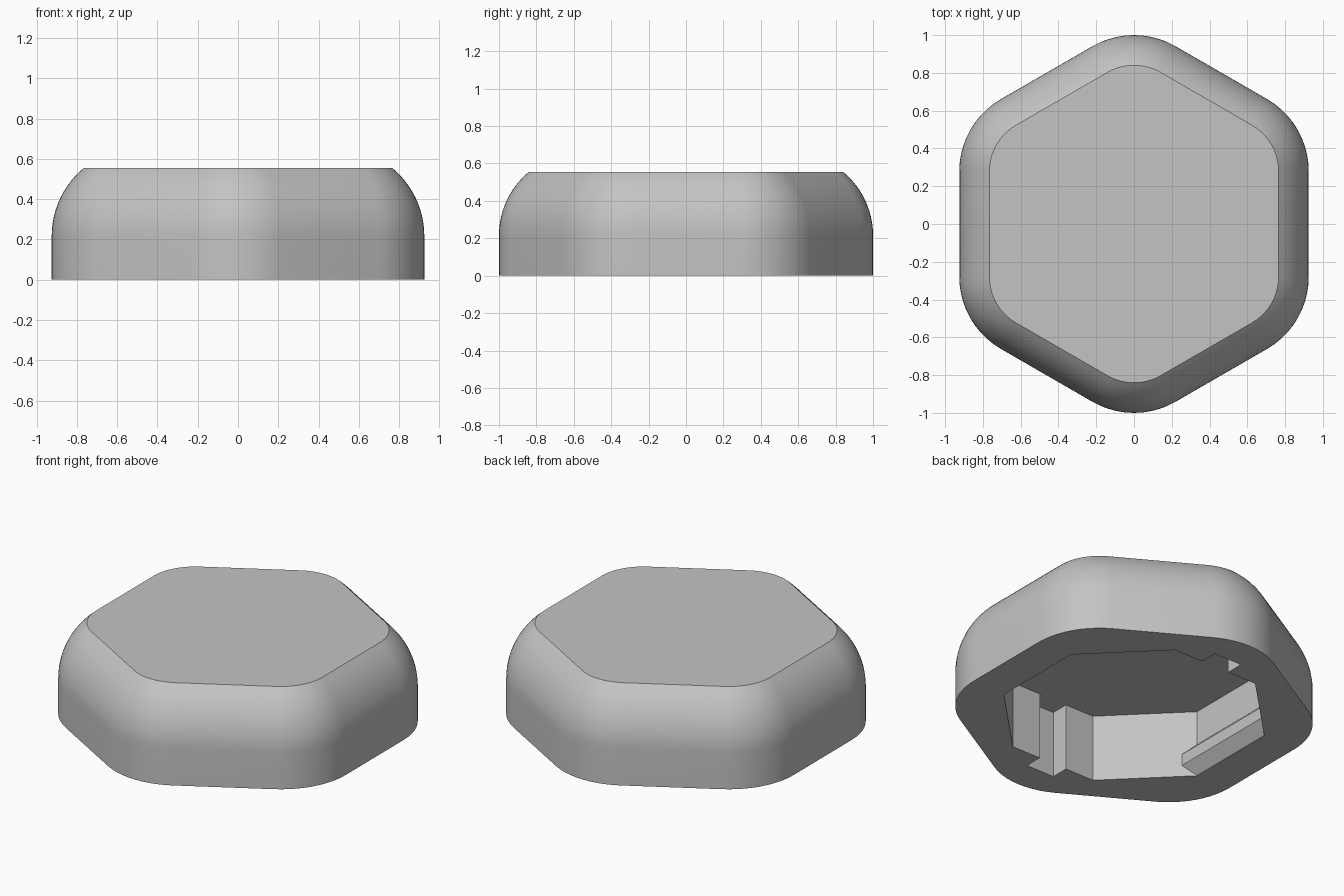
import bpy, bmesh
from math import sin, cos, asin, pi, radians

if "Cube" in bpy.data.objects:
    bpy.data.objects.remove(bpy.data.objects["Cube"], do_unlink=True)

HEIGHT, ROUND, CORE = 0.555, 0.44, 0.56   # cap height, edge radius, core hexagon
APOTHEM, DEPTH = 0.70, 0.41               # octagonal hollow

grey = bpy.data.materials.new("matte_grey")
grey.use_nodes = True
grey.diffuse_color = (0.55, 0.55, 0.55, 1)
grey.node_tree.nodes["Principled BSDF"].inputs["Base Color"].default_value = (0.55, 0.55, 0.55, 1)


def loft(name, rings):
    """Skin a stack of equal point rings and cap both ends."""
    bm = bmesh.new()
    loops = [[bm.verts.new(p) for p in ring] for ring in rings]
    n = len(loops[0])
    for a, b in zip(loops, loops[1:]):
        for i in range(n):
            j = (i + 1) % n
            bm.faces.new((a[i], a[j], b[j], b[i]))
    bm.faces.new(loops[0][::-1])
    bm.faces.new(loops[-1])
    bmesh.ops.recalc_face_normals(bm, faces=bm.faces)
    mesh = bpy.data.meshes.new(name)
    bm.to_mesh(mesh)
    bm.free()
    obj = bpy.data.objects.new(name, mesh)
    bpy.context.collection.objects.link(obj)
    mesh.materials.append(grey)
    return obj


def rounded_hexagon(radius, z, steps=10):
    ring = []
    for corner in range(6):
        mid = radians(30 + 60 * corner)
        for s in range(steps + 1):
            a = mid + radians(60) * (s / steps - 0.5)
            ring.append((CORE * cos(mid) + radius * cos(a),
                         CORE * sin(mid) + radius * sin(a), z))
    return ring


# Cap body: straight skirt, then a rounded shoulder cut off by the flat top
shoulder = 0.216
end = asin((HEIGHT - shoulder) / ROUND)
rings = [rounded_hexagon(ROUND, 0)]
for k in range(13):
    a = end * k / 12
    rings.append(rounded_hexagon(ROUND * cos(a), shoulder + ROUND * sin(a)))
body = loft("cap_body", rings)

# Hollow underside: octagon with a key slot at front and back
R = APOTHEM / cos(pi / 8)
octagon = [(R * cos(pi / 8 + k * pi / 4), R * sin(pi / 8 + k * pi / 4)) for k in range(8)]
slot = [(-0.095, -0.81), (0.095, -0.81), (0.095, 0.81), (-0.095, 0.81)]
for name, outline in (("hollow_cutter", octagon), ("slot_cutter", slot)):
    cutter = loft(name, [[(x, y, z) for x, y in outline] for z in (-0.2, DEPTH)])
    cutter.hide_render = True
    mod = body.modifiers.new(name, "BOOLEAN")
    mod.operation, mod.solver, mod.object = "DIFFERENCE", "EXACT", cutter
    bpy.context.view_layer.objects.active = body
    bpy.ops.object.modifier_apply(modifier=mod.name)
    bpy.data.objects.remove(cutter, do_unlink=True)

# Bevelled snap ribs along the two side walls of the hollow
profile = [(APOTHEM, 0.002), (0.64, 0.07), (0.64, 0.14), (APOTHEM, 0.2), (0.73, 0.2), (0.73, 0.002)]
for side, name in ((1, "left_snap_rib"), (-1, "right_snap_rib")):
    loft(name, [[(side * x, y, z) for x, z in profile] for y in (-0.355, 0.355)])

# Smooth shoulders, crisp edges
bpy.ops.object.select_all(action="DESELECT")
body.select_set(True)
bpy.context.view_layer.objects.active = body
bpy.ops.object.shade_smooth_by_angle(angle=radians(30))
